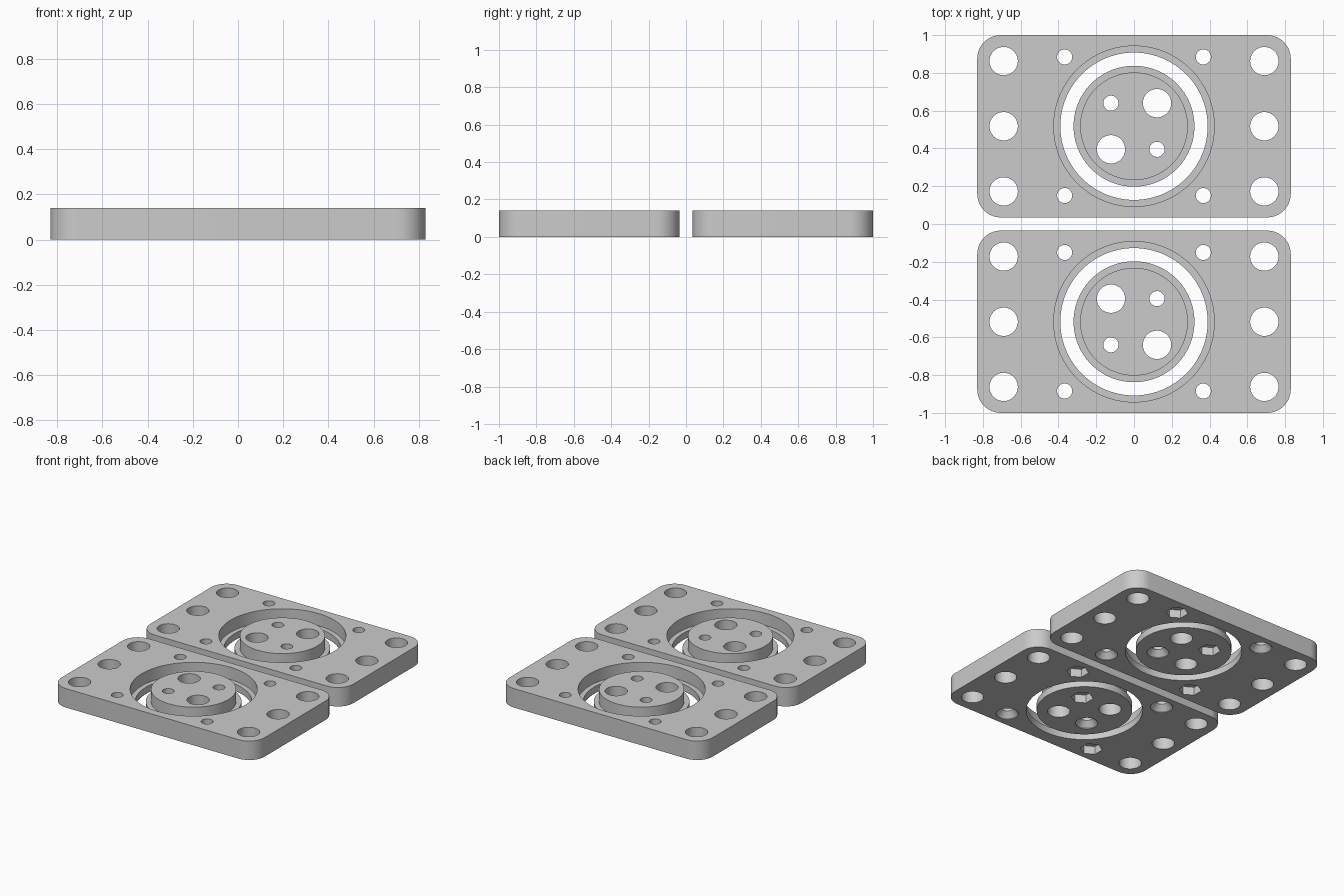
import bpy, bmesh
from math import cos, sin, pi, radians

cube = bpy.data.objects.get("Cube")
if cube:
    bpy.data.objects.remove(cube, do_unlink=True)

HEIGHT = 0.14
WIDTH, DEPTH, CORNER = 1.66, 0.965, 0.125
LEDGE = 0.05          # height of the step in the ring gap
BIG, SMALL, POCKET = 0.075, 0.04, 0.075
CUT = 0.02            # how far cutters overshoot

metal = bpy.data.materials.new("plain grey")
metal.use_nodes = True
grey = (0.6, 0.6, 0.6, 1)
metal.diffuse_color = grey
metal.node_tree.nodes["Principled BSDF"].inputs["Base Color"].default_value = grey


def circle(radius, x=0, y=0, sides=64, turn=0.0):
    return [(x + radius * cos(turn + 2 * pi * i / sides),
             y + radius * sin(turn + 2 * pi * i / sides)) for i in range(sides)]


def rounded_rectangle(steps=12):
    points = []
    for k, (sx, sy) in enumerate([(1, 1), (-1, 1), (-1, -1), (1, -1)]):
        for i in range(steps + 1):
            a = (k + i / steps) * pi / 2
            points.append((sx * (WIDTH / 2 - CORNER) + CORNER * cos(a),
                           sy * (DEPTH / 2 - CORNER) + CORNER * sin(a)))
    return points


def add_stack(bm, layers):
    """Closed solid through (outline, z) layers, from bottom to top."""
    rings = [[bm.verts.new((x, y, z)) for x, y in outline] for outline, z in layers]
    bm.faces.new(rings[0][::-1])
    bm.faces.new(rings[-1])
    for low, high in zip(rings, rings[1:]):
        n = len(low)
        for i in range(n):
            j = (i + 1) % n
            bm.faces.new((low[i], low[j], high[j], high[i]))


def make_object(name, stacks, y):
    bm = bmesh.new()
    for layers in stacks:
        add_stack(bm, layers)
    mesh = bpy.data.meshes.new(name)
    bm.to_mesh(mesh)
    bm.free()
    obj = bpy.data.objects.new(name, mesh)
    obj.location.y = y
    bpy.context.collection.objects.link(obj)
    mesh.materials.append(metal)
    return obj


def through_hole(x, y, radius):
    return [(circle(radius, x, y, 40), -CUT), (circle(radius, x, y, 40), HEIGHT + CUT)]


def countersunk_hole(x, y):
    return [(circle(r, x, y, 40), z) for r, z in
            [(POCKET, -CUT), (POCKET, 0.005), (SMALL, 0.045), (SMALL, HEIGHT + CUT)]]


def hex_pocket(x, y):
    outline = circle(POCKET, x, y, 6, pi / 6)
    return [(outline, -CUT), (outline, 0.06)]


def drill(obj, *cutter_sets):
    bpy.context.view_layer.update()
    for stacks in cutter_sets:
        cutter = make_object("cutter", stacks, obj.location.y)
        cutter.hide_render = True
        mod = obj.modifiers.new("holes", 'BOOLEAN')
        mod.operation, mod.solver, mod.object = 'DIFFERENCE', 'EXACT', cutter
        bpy.ops.object.select_all(action='DESELECT')
        bpy.context.view_layer.objects.active = obj
        obj.select_set(True)
        bpy.ops.object.modifier_apply(modifier=mod.name)
        bpy.data.objects.remove(cutter, do_unlink=True)
    bpy.ops.object.shade_smooth_by_angle(angle=radians(30))


for label, side in (("front", -1), ("back", 1)):
    y = side * (1 - DEPTH / 2)

    # Plate with stepped opening, bolt holes and screw holes
    outline = rounded_rectangle()
    plate = make_object(label + "_plate", [[(outline, 0), (outline, HEIGHT)]], y)
    opening = [(circle(r, sides=96), z) for r, z in
               [(0.39, -CUT), (0.39, LEDGE), (0.425, LEDGE), (0.425, HEIGHT + CUT)]]
    holes, pockets = [opening], []
    for sx in (-1, 1):
        holes += [through_hole(sx * 0.69, dy, BIG) for dy in (-0.345, 0, 0.345)]
        px, py = sx * 0.367, 0.367
        holes.append(through_hole(px, sx * py, SMALL))
        pockets.append(hex_pocket(px, sx * py))
        holes.append(countersunk_hole(px, -sx * py))
    drill(plate, holes, pockets)

    # Flanged centre disc, the two are a quarter turn apart
    disc = make_object(label + "_disc", [[(circle(r, sides=96), z) for r, z in
                       [(0.32, 0), (0.32, LEDGE), (0.285, LEDGE), (0.285, HEIGHT)]]], y)
    d = 0.122
    holes = [through_hole(s * d, side * s * d, BIG) for s in (-1, 1)]
    holes.append(through_hole(-side * d, d, SMALL))
    holes.append(countersunk_hole(side * d, -d))
    drill(disc, holes, [hex_pocket(-side * d, d)])
